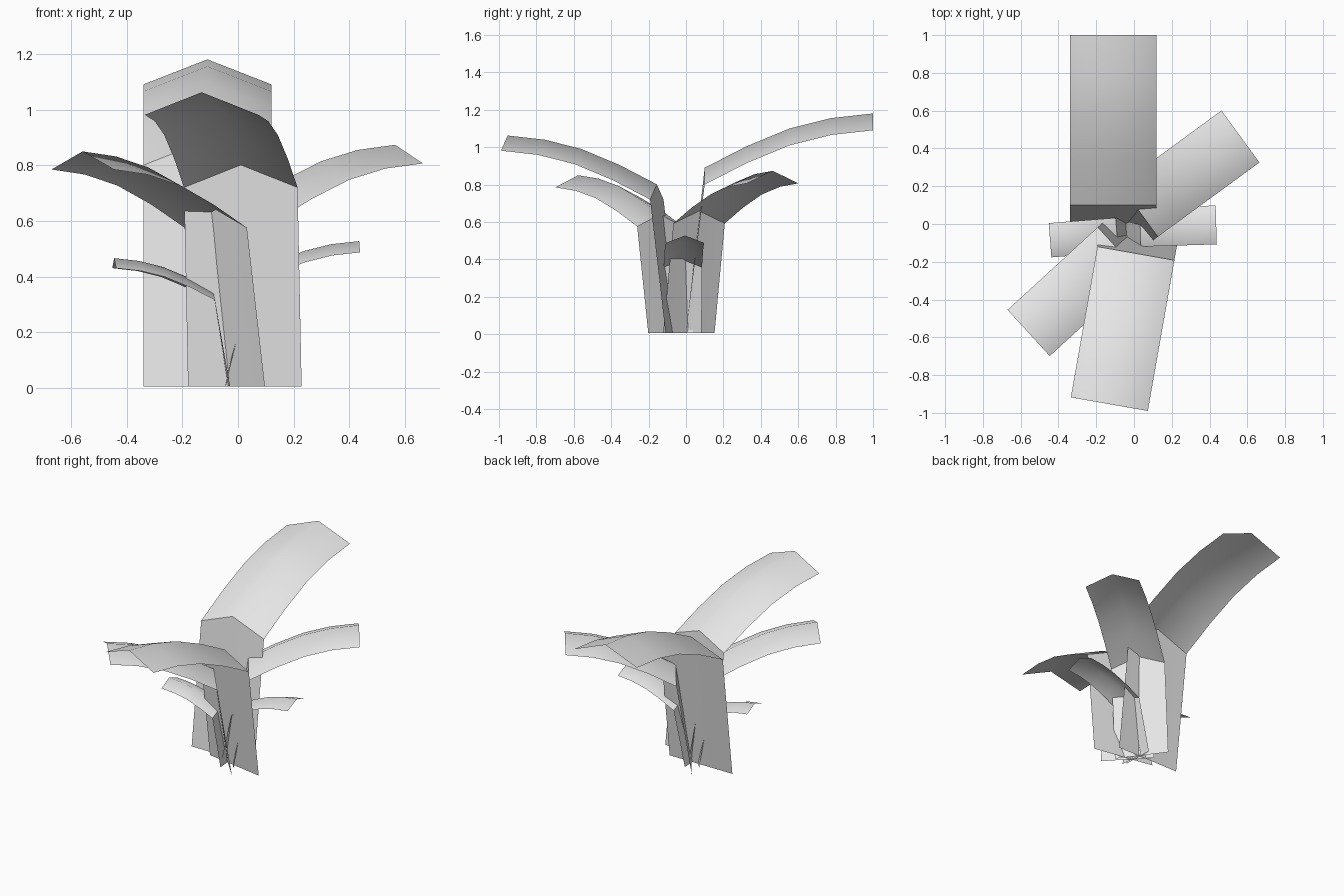
import bpy, bmesh, math
from mathutils import Vector

cube = bpy.data.objects.get("Cube")
if cube:
    bpy.data.objects.remove(cube, do_unlink=True)

# Plain grey leaf material
grey = bpy.data.materials.new("leaf_grey")
grey.use_nodes = True
colour = (0.8, 0.8, 0.8, 1.0)
grey.diffuse_color = colour
grey.node_tree.nodes["Principled BSDF"].inputs["Base Color"].default_value = colour

# Ridge of a full-size leaf: distance out from the bend, height
RIDGE = [(0, 0.89), (0.225, 1.005), (0.455, 1.1), (0.675, 1.155), (0.9, 1.18)]
HALF_WIDTH = 0.23
FOLD_DROP = 0.09
BASE_Z = 0.005


def leaf(name, scale, degrees, bend, lean):
    """Flat leaning stem that bends into an arching blade folded along its ridge."""
    a = math.radians(degrees)
    out = Vector((math.cos(a), math.sin(a), 0))
    side = Vector((-out.y, out.x, 0)) * HALF_WIDTH * scale
    middle = Vector((bend[0], bend[1], 0))
    bm = bmesh.new()

    def row(distance, height, drop):
        centre = middle + out * distance
        return [bm.verts.new(centre + side * s + Vector((0, 0, height - drop * abs(s))))
                for s in (-1, 0, 1)]

    rows = [row(-lean, BASE_Z, 0)]
    rows += [row(d * scale, z * scale, FOLD_DROP * scale) for d, z in RIDGE]
    for low, high in zip(rows, rows[1:]):
        for i in range(2):
            bm.faces.new((low[i], high[i], high[i + 1], low[i + 1]))
    bmesh.ops.reverse_faces(bm, faces=bm.faces[:])
    # Blade faces look upward
    bm.normal_update()
    if sum(f.normal.z for f in bm.faces) < 0:
        bmesh.ops.reverse_faces(bm, faces=bm.faces[:])
    mesh = bpy.data.meshes.new(name)
    bm.to_mesh(mesh)
    bm.free()
    mesh.materials.append(grey)
    obj = bpy.data.objects.new(name, mesh)
    bpy.context.collection.objects.link(obj)
    return obj


# Name, size, heading, bend position, stem lean
leaves = [
    leaf("back_leaf", 1.0, 90, (-0.11, 0.1), 0.1),
    leaf("front_leaf", 0.9, -100, (0.01, -0.156), 0.084),
    leaf("back_left_leaf", 0.74, 36.2, (0.026, 0.07), 0.093),
    leaf("front_right_leaf", 0.72, -137.5, (-0.08, -0.139), 0.088),
    leaf("small_right_leaf", 0.395, -175.5, (-0.09, -0.058), 0.055),
    leaf("small_left_leaf", 0.447, 1.7, (0.033, -0.017), 0.08),
]

# Smooth blades, crisp bend above each stem
bpy.ops.object.select_all(action="DESELECT")
for obj in leaves:
    obj.select_set(True)
bpy.context.view_layer.objects.active = leaves[0]
bpy.ops.object.shade_smooth_by_angle(angle=math.radians(50))
